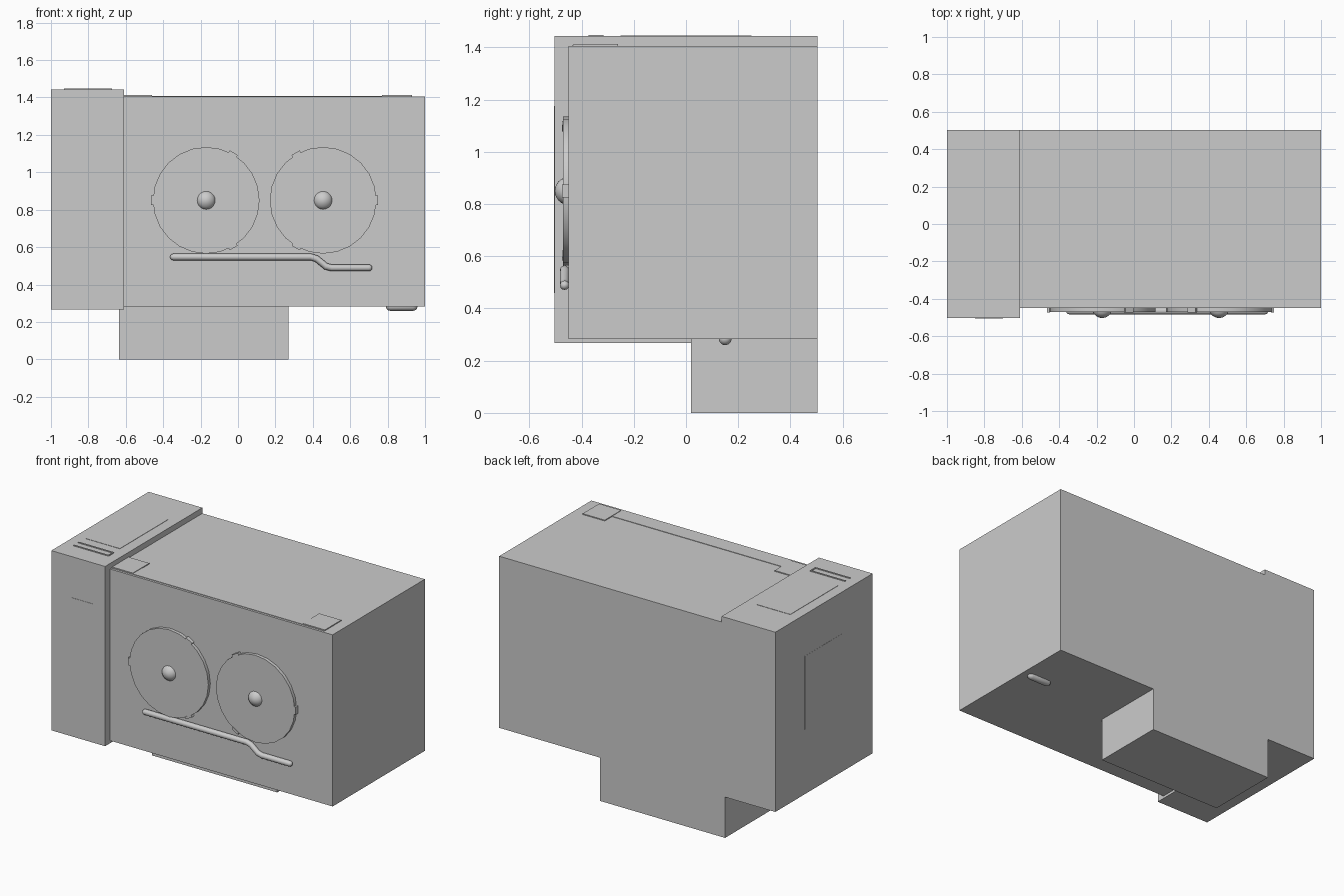
import bpy, bmesh, math
from mathutils import Matrix, Vector

if "Cube" in bpy.data.objects:
    bpy.data.objects.remove(bpy.data.objects["Cube"])

grey = bpy.data.materials.new("plain_grey")
grey.diffuse_color = (0.6, 0.6, 0.6, 1)
grey.use_nodes = True
grey.node_tree.nodes["Principled BSDF"].inputs["Base Color"].default_value = grey.diffuse_color


def finish(name, bm, smooth=False):
    me = bpy.data.meshes.new(name)
    bmesh.ops.recalc_face_normals(bm, faces=bm.faces)
    bm.to_mesh(me)
    bm.free()
    me.materials.append(grey)
    ob = bpy.data.objects.new(name, me)
    bpy.context.collection.objects.link(ob)
    if smooth:
        bpy.context.view_layer.objects.active = ob
        ob.select_set(True)
        bpy.ops.object.shade_smooth_by_angle(angle=math.radians(40))
        ob.select_set(False)
    return ob


def box(name, x, y, z, turn=None):
    """Box from x, y, z ranges; turn = optional matrix applied afterwards."""
    bm = bmesh.new()
    bmesh.ops.create_cube(bm, size=1)
    size = Vector((x[1] - x[0], y[1] - y[0], z[1] - z[0]))
    mid = Vector((x[0] + x[1], y[0] + y[1], z[0] + z[1])) / 2
    bm.transform(Matrix.Translation(mid) @ Matrix.Diagonal(size).to_4x4())
    if turn:
        bm.transform(turn)
    return finish(name, bm)


def lathe(name, profile, cx, cz, n):
    """Spin (radius, y) points about the front-to-back axis."""
    bm = bmesh.new()
    vs = [bm.verts.new((r, y, 0)) for r, y in profile]
    es = [bm.edges.new(p) for p in zip(vs, vs[1:])]
    bmesh.ops.spin(bm, geom=vs + es, axis=(0, 1, 0), cent=(0, 0, 0),
                   angle=math.tau, steps=n)
    bmesh.ops.remove_doubles(bm, verts=bm.verts, dist=1e-4)
    bm.transform(Matrix.Translation((cx, 0, cz)))
    return finish(name, bm, True)


def tube(name, points, radius, n=12):
    """Tube along points in the xz plane, with rounded ends."""
    bm = bmesh.new()
    pts = [Vector(p) for p in points]
    dirs = [(b - a).normalized() for a, b in zip(pts, pts[1:])]
    tan = [dirs[0]] + [(a + b).normalized() for a, b in zip(dirs, dirs[1:])] + [dirs[-1]]
    caps = [math.radians(a) for a in (80, 55, 30)]
    rings = [(pts[0] - tan[0] * radius * math.sin(a), tan[0], radius * math.cos(a)) for a in caps]
    rings += [(p, t, radius) for p, t in zip(pts, tan)]
    rings += [(pts[-1] + tan[-1] * radius * math.sin(a), tan[-1], radius * math.cos(a))
              for a in reversed(caps)]
    loops = []
    for p, t, r in rings:
        u, v = Vector((0, 1, 0)), t.cross(Vector((0, 1, 0)))
        loops.append([bm.verts.new(p + r * (u * math.cos(k * math.tau / n) + v * math.sin(k * math.tau / n)))
                      for k in range(n)])
    for a, b in zip(loops, loops[1:]):
        for k in range(n):
            bm.faces.new((a[k], a[(k + 1) % n], b[(k + 1) % n], b[k]))
    bm.faces.new(loops[0])
    bm.faces.new(loops[-1])
    return finish(name, bm, True)


# Cabinet bodies
box("main_cabinet", (-0.61, 1.0), (-0.45, 0.503), (0.283, 1.406))
box("side_cabinet", (-0.999, -0.61), (-0.503, 0.503), (0.267, 1.443))
box("base_block", (-0.635, 0.27), (0.02, 0.503), (0, 0.29))

# Thin panels on the side cabinet
box("front_panel", (-0.85, -0.70), (-0.505, -0.50), (0.46, 1.175))
box("left_panel", (-1.0, -0.99), (-0.20, 0.20), (0.69, 1.17))
box("top_panel", (-0.93, -0.68), (-0.25, 0.25), (1.44, 1.445))

# Raised outlines on the side cabinet's top
for i, y in enumerate((-0.37, -0.32)):
    box(f"top_slot_bar_{i}", (-0.93, -0.675), (y - 0.004, y + 0.004), (1.44, 1.448))
box("top_slot_end", (-0.683, -0.675), (-0.366, -0.324), (1.44, 1.448))

# Top strip and latches on the main cabinet
box("top_strip", (-0.61, 0.93), (-0.435, -0.335), (1.40, 1.409))
for i, (a, b) in enumerate(((-0.61, -0.46), (0.77, 0.93))):
    box(f"top_latch_{i}", (a, b), (-0.43, -0.26), (1.40, 1.412))

# Reels with clips and domed hubs
for side, cx, start in (("left", -0.17, 180), ("right", 0.455, 0)):
    lathe(f"{side}_reel", [(0, -0.471), (0.285, -0.471), (0.285, -0.445)], cx, 0.85, 24)
    lathe(f"{side}_hub", [(0, -0.503), (0.018, -0.500), (0.035, -0.490), (0.046, -0.478),
                          (0.05, -0.465)], cx, 0.85, 20)
    for k in range(3):
        turn = Matrix.Translation((cx, 0, 0.85)) @ Matrix.Rotation(
            -math.radians(start + 120 * k), 4, 'Y')
        box(f"{side}_reel_clip_{k}", (0.278, 0.294), (-0.474, -0.445), (-0.025, 0.025), turn)

# Bent film guide under the reels
tube("film_guide", [(-0.345, -0.465, 0.547), (0.39, -0.465, 0.547), (0.42, -0.465, 0.538),
                    (0.47, -0.465, 0.497), (0.50, -0.465, 0.489), (0.70, -0.465, 0.489)], 0.018)

# Rounded foot under the right end
tube("bottom_foot", [(0.815, 0.15, 0.284), (0.935, 0.15, 0.284)], 0.025)
